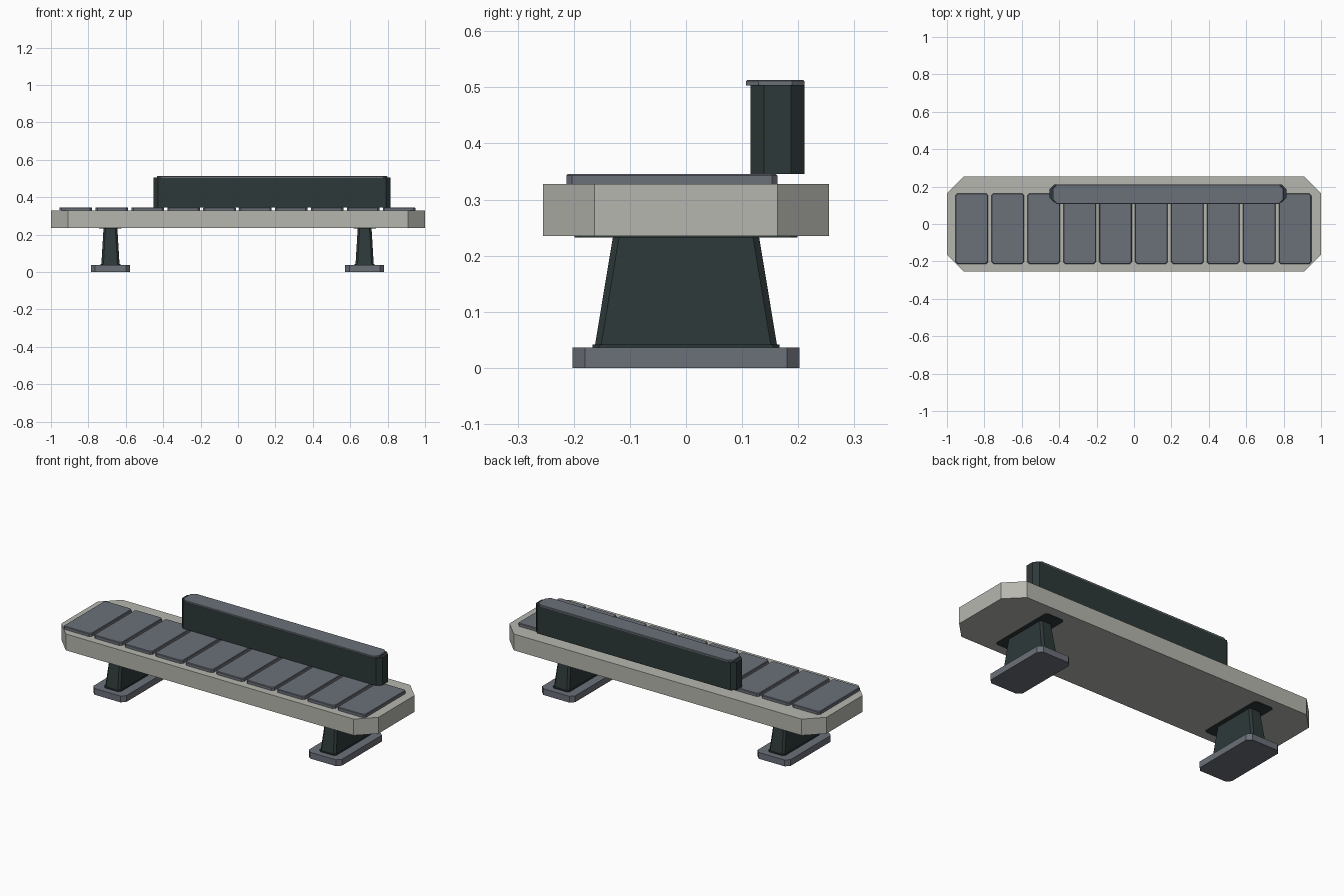
import bpy

cube = bpy.data.objects.get("Cube")
if cube:
    bpy.data.objects.remove(cube)


def material(name, rgb):
    m = bpy.data.materials.new(name)
    m.use_nodes = True
    m.diffuse_color = (*rgb, 1)
    m.node_tree.nodes["Principled BSDF"].inputs["Base Color"].default_value = (*rgb, 1)
    return m


concrete = material("pale concrete", (0.47, 0.47, 0.43))
slate = material("slate grey", (0.147, 0.16, 0.19))
dark = material("dark green metal", (0.027, 0.04, 0.04))


def prism(name, mat, x, y, rings):
    """Chamfered-corner block lofted through rings of (half x, half y, chamfer, z)."""
    verts, faces = [], []
    for hx, hy, c, z in rings:
        outline = [(hx, c - hy), (hx, hy - c), (hx - c, hy), (c - hx, hy),
                   (-hx, hy - c), (-hx, c - hy), (c - hx, -hy), (hx - c, -hy)]
        verts += [(px, py, z) for px, py in outline]
    for r in range(len(rings) - 1):
        for i in range(8):
            j = (i + 1) % 8
            a = 8 * r
            faces.append((a + i, a + j, a + 8 + j, a + 8 + i))
    faces.append(tuple(reversed(range(8))))
    faces.append(tuple(range(len(verts) - 8, len(verts))))
    mesh = bpy.data.meshes.new(name)
    mesh.from_pydata(verts, [], faces)
    mesh.materials.append(mat)
    obj = bpy.data.objects.new(name, mesh)
    obj.location = (x, y, 0)
    bpy.context.collection.objects.link(obj)
    return obj


def block(name, mat, x, y, hx, hy, c, z0, z1, edge=0.0):
    """Straight block with an optional bevelled top rim."""
    rings = [(hx, hy, c, z0), (hx, hy, c, z1 - edge)]
    if edge:
        rings.append((hx - edge, hy - edge, c, z1))
    return prism(name, mat, x, y, rings)


# Bench slab
block("seat_slab", concrete, 0, 0, 1.0, 0.255, 0.092, 0.235, 0.328)

# Row of seat panels
for i in range(10):
    block(f"seat_panel_{i + 1}", slate, -0.867 + 0.192 * i, -0.025,
          0.087, 0.188, 0.01, 0.328, 0.346, 0.003)

# Backrest and its cap
block("backrest", dark, 0.182, 0.163, 0.633, 0.048, 0.024, 0.346, 0.504)
block("backrest_cap", slate, 0.182, 0.159, 0.616, 0.052, 0.022, 0.503, 0.513, 0.002)

# Two pedestals with foot, skirt, tapered column and mounting plate
for side, x in (("right", -0.682), ("left", 0.677)):
    block(f"{side}_foot", slate, x, 0, 0.104, 0.202, 0.022, 0, 0.036)
    block(f"{side}_skirt", dark, x, 0, 0.053, 0.167, 0.012, 0.036, 0.042)
    prism(f"{side}_column", dark, x, 0,
          [(0.049, 0.163, 0.011, 0.036), (0.037, 0.13, 0.011, 0.235)])
    block(f"{side}_mount_plate", dark, x, 0, 0.06, 0.199, 0.012, 0.232, 0.236)
